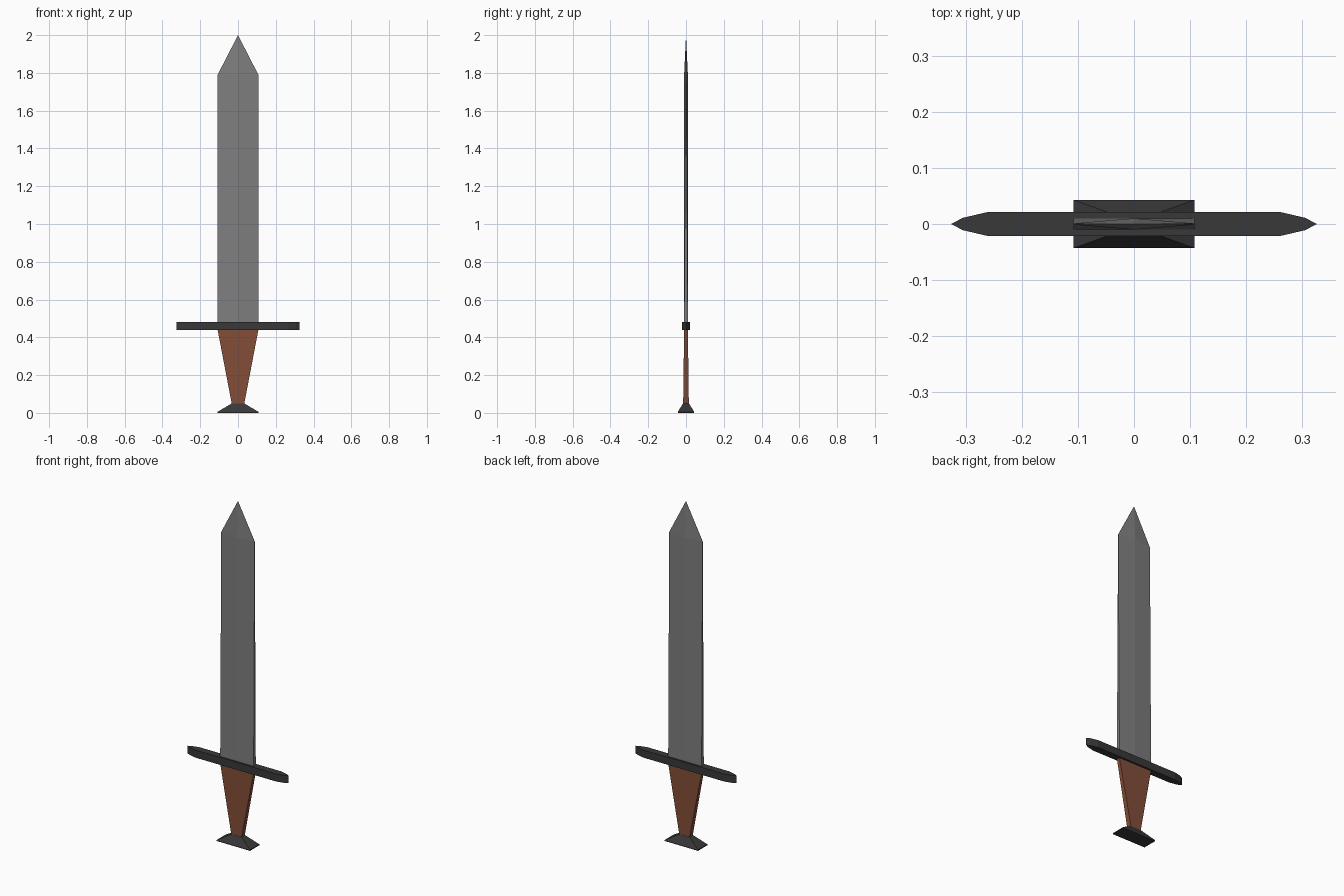
import bpy, bmesh

if "Cube" in bpy.data.objects:
    bpy.data.objects.remove(bpy.data.objects["Cube"])


def material(name, rgb):
    m = bpy.data.materials.new(name)
    m.diffuse_color = (*rgb, 1)
    m.use_nodes = True
    m.node_tree.nodes["Principled BSDF"].inputs["Base Color"].default_value = m.diffuse_color
    return m


def loft(name, rings, mat):
    """Bridge equal-length rings of points from bottom to top; a one-point ring makes a tip."""
    bm = bmesh.new()
    loops = [[bm.verts.new(p) for p in ring] for ring in rings]
    bm.faces.new(loops[0][::-1])
    for low, high in zip(loops, loops[1:]):
        n = len(low)
        for i in range(n):
            j = (i + 1) % n
            if len(high) == 1:
                bm.faces.new((low[i], low[j], high[0]))
            else:
                bm.faces.new((low[i], low[j], high[j], high[i]))
    if len(loops[-1]) > 1:
        bm.faces.new(loops[-1])
    bmesh.ops.recalc_face_normals(bm, faces=bm.faces)
    me = bpy.data.meshes.new(name)
    bm.to_mesh(me)
    bm.free()
    me.materials.append(mat)
    ob = bpy.data.objects.new(name, me)
    bpy.context.collection.objects.link(ob)
    return ob


def rect(x, y, z):
    return [(-x, -y, z), (x, -y, z), (x, y, z), (-x, y, z)]


def blade_ring(x, edge, ridge, z):
    return [(-x, -edge, z), (0, -ridge, z), (x, -edge, z),
            (x, edge, z), (0, ridge, z), (-x, edge, z)]


steel = material("steel", (0.21, 0.21, 0.21))
dark = material("dark_metal", (0.04, 0.04, 0.04))
wood = material("brown_wood", (0.22, 0.075, 0.04))

# Blade: rectangular at the guard, thinning to a ridged edge, then a point
loft("blade", [blade_ring(0.108, 0.01, 0.01, 0.48),
               blade_ring(0.108, 0.001, 0.01, 1.79),
               [(0, 0, 2.0)]], steel)

# Crossguard: flat bar with tapered ends
half = [(0.262, -0.021), (0.305, -0.011), (0.326, 0), (0.305, 0.011), (0.262, 0.021)]
outline = half + [(-x, -y) for x, y in half]
loft("crossguard", [[(x, y, z) for x, y in outline] for z in (0.438, 0.482)], dark)

# Grip: narrows toward the pommel
loft("grip", [rect(0.033, 0.015, 0.048), rect(0.108, 0.01, 0.44)], wood)

# Pommel: flared foot
loft("pommel", [rect(0.108, 0.043, 0), rect(0.108, 0.043, 0.006),
                rect(0.033, 0.016, 0.05)], dark)
